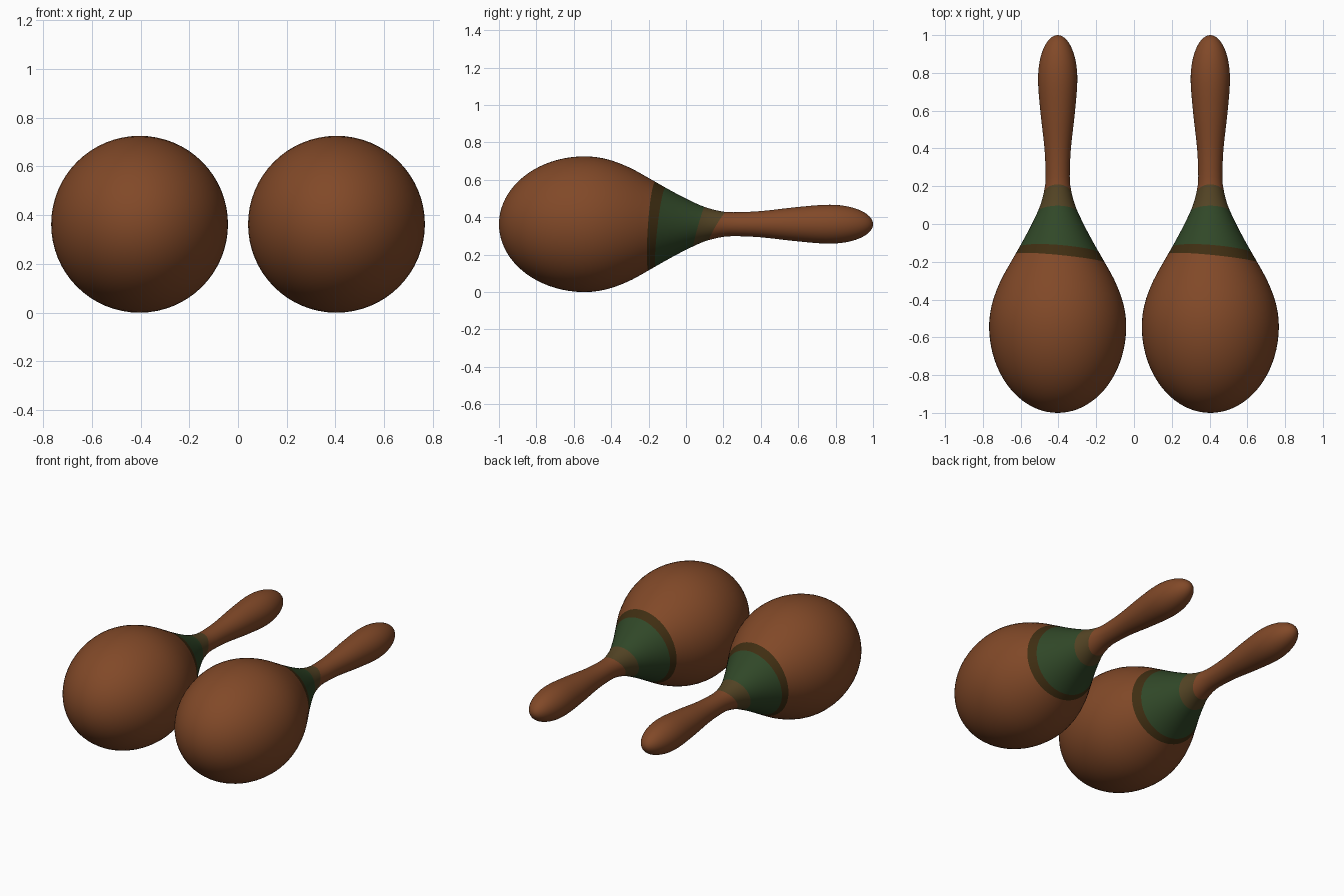
import bpy, bmesh, math

if "Cube" in bpy.data.objects:
    bpy.data.objects.remove(bpy.data.objects["Cube"])

SIDES = 64
BODY_R = 0.363

# profile between widest point of the gourd and widest point of the grip: (y, radius)
PROFILE = [(-.54, .363), (-.42, .347), (-.3, .302), (-.2, .247), (-.1, .190), (0, .137),
           (.1, .092), (.2, .067), (.27, .064), (.4, .070), (.6, .092), (.77, .104)]


def slope(i):
    if i in (0, len(PROFILE) - 1):
        return 0.0
    (y0, r0), (y1, r1) = PROFILE[i - 1], PROFILE[i + 1]
    return (r1 - r0) / (y1 - y0)


def radius(y):
    """Elliptical ends joined by a smooth curve through the profile points."""
    if y <= -.54:
        return BODY_R * math.sqrt(max(0, 1 - ((y + .54) / .46) ** 2))
    if y >= .77:
        return .104 * math.sqrt(max(0, 1 - ((y - .77) / .23) ** 2))
    for i in range(len(PROFILE) - 1):
        (a, ra), (b, rb) = PROFILE[i], PROFILE[i + 1]
        if y <= b:
            h = b - a
            t = (y - a) / h
            return ((2*t**3 - 3*t**2 + 1) * ra + (t**3 - 2*t**2 + t) * h * slope(i)
                    + (3*t**2 - 2*t**3) * rb + (t**3 - t**2) * h * slope(i + 1))


def material(name, color):
    m = bpy.data.materials.new(name)
    m.diffuse_color = (*color, 1)
    m.use_nodes = True
    m.node_tree.nodes["Principled BSDF"].inputs["Base Color"].default_value = m.diffuse_color
    return m


mats = [material("brown wood", (.220, .066, .021)),
        material("dark olive", (.050, .027, .006)),
        material("green", (.030, .064, .021)),
        material("light olive", (.088, .058, .018))]


def borders(c, s):
    """Slightly slanted borders of the painted bands, by direction."""
    return [-1,
            -.181 - .022 * c + .018 * s,
            -.136 - .015 * c + .026 * s,
            .067 + .030 * s,
            .165 + .045 * s,
            1]


# (rows, spacing) of each band from the gourd tip to the grip tip
BANDS = [(28, lambda t: 1 - math.cos(t * math.pi / 2)),
         (3, lambda t: t), (10, lambda t: t), (6, lambda t: t),
         (30, lambda t: math.sin(t * math.pi / 2))]
BAND_MATS = [0, 1, 2, 3, 0]


def maraca_mesh():
    bm = bmesh.new()
    rows = [(b, k / n, k) for b, (n, _) in enumerate(BANDS) for k in range(1, n + 1)][:-1]
    tip, end = bm.verts.new((0, -1, 0)), bm.verts.new((0, 1, 0))
    rings = []
    for b, t, _ in rows:
        ring = []
        for j in range(SIDES):
            a = 2 * math.pi * j / SIDES
            c, s = math.cos(a), math.sin(a)
            lim = borders(c, s)
            y = lim[b] + (lim[b + 1] - lim[b]) * BANDS[b][1](t)
            r = radius(y)
            ring.append(bm.verts.new((r * c, y, r * s)))
        rings.append(ring)
    for j in range(SIDES):
        k = (j + 1) % SIDES
        bm.faces.new((tip, rings[0][j], rings[0][k]))
        bm.faces.new((end, rings[-1][k], rings[-1][j]))
        for i in range(len(rings) - 1):
            f = bm.faces.new((rings[i][j], rings[i + 1][j], rings[i + 1][k], rings[i][k]))
            f.material_index = BAND_MATS[rows[i + 1][0]]
    bmesh.ops.recalc_face_normals(bm, faces=bm.faces)
    for f in bm.faces:
        f.smooth = True
    me = bpy.data.meshes.new("maraca")
    bm.to_mesh(me)
    bm.free()
    for m in mats:
        me.materials.append(m)
    return me


# the pair of shakers lying side by side
mesh = maraca_mesh()
for name, x in (("left_maraca", -.404), ("right_maraca", .404)):
    ob = bpy.data.objects.new(name, mesh)
    ob.location = (x, 0, BODY_R)
    bpy.context.collection.objects.link(ob)
